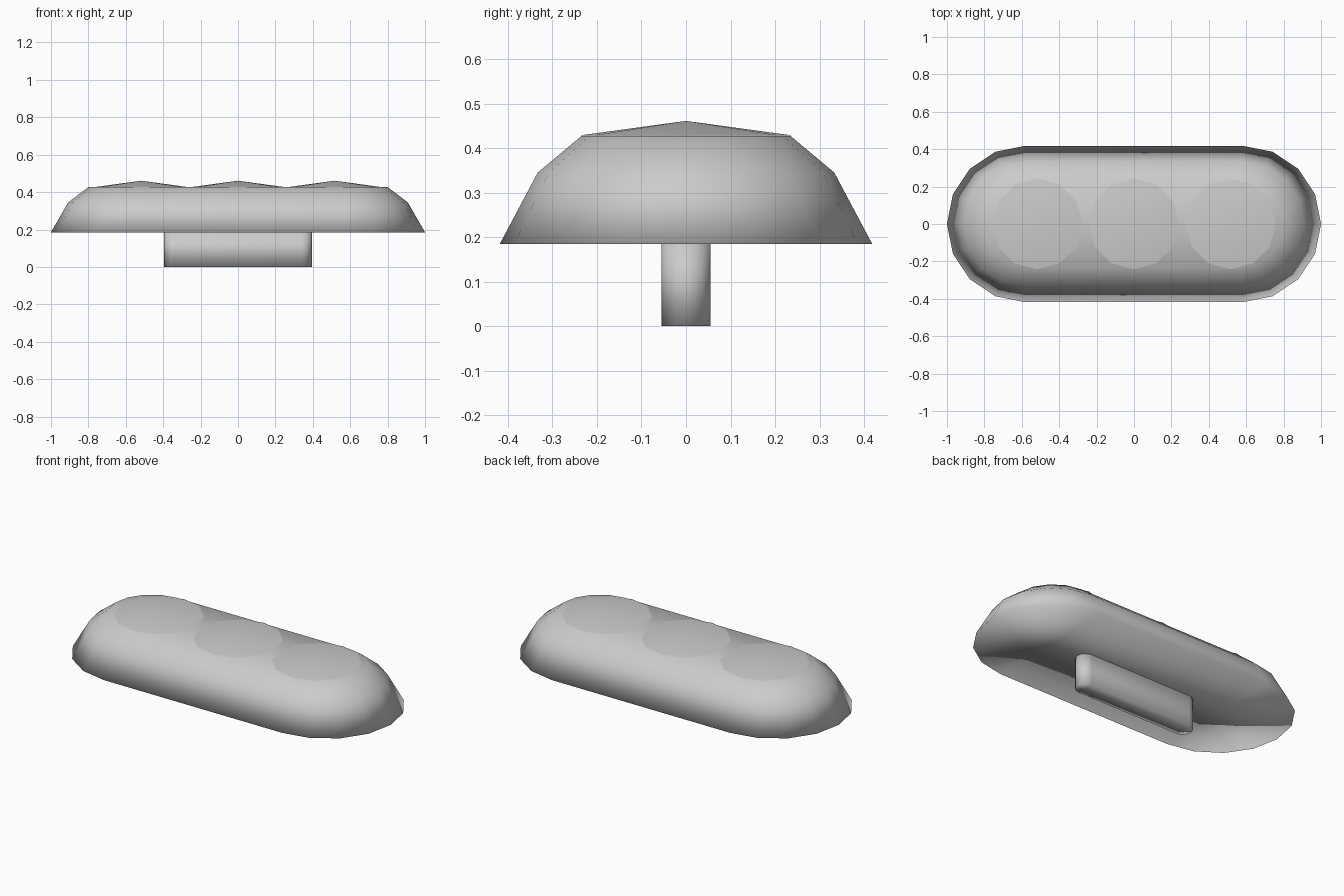
import bpy
import bmesh
from math import sin, cos, pi

cube = bpy.data.objects.get("Cube")
if cube:
    bpy.data.objects.remove(cube, do_unlink=True)

# One plain grey for every part
grey = bpy.data.materials.new("plain_grey")
grey.use_nodes = True
colour = (0.6, 0.6, 0.6, 1)
grey.diffuse_color = colour
grey.node_tree.nodes["Principled BSDF"].inputs["Base Color"].default_value = colour

STEPS = 8  # segments in each half-round end


def finish(name, bm):
    """Turn a bmesh into a fully smooth grey object."""
    for face in bm.faces:
        face.smooth = True
    mesh = bpy.data.meshes.new(name)
    bm.to_mesh(mesh)
    bm.free()
    mesh.materials.append(grey)
    obj = bpy.data.objects.new(name, mesh)
    bpy.context.collection.objects.link(obj)
    return obj


def cap(bm, ring):
    """Close a round-ended ring with strips running front to back."""
    half = STEPS + 1
    for end in (ring[:half], ring[half:]):
        for k in range(STEPS // 2):
            corners = [end[k], end[k + 1], end[STEPS - k - 1], end[STEPS - k]]
            bm.faces.new(list(dict.fromkeys(corners)))
    bm.faces.new((ring[0], ring[STEPS], ring[half], ring[-1]))


def loft(name, levels):
    """Loft round-ended outlines given as (end centre x, radius, z)."""
    bm = bmesh.new()
    rings = []
    for centre, radius, z in levels:
        ring = []
        for side, start in ((1, -pi / 2), (-1, pi / 2)):
            for k in range(STEPS + 1):
                a = start + pi * k / STEPS
                ring.append(bm.verts.new((side * centre + radius * cos(a), radius * sin(a), z)))
        rings.append(ring)
    for low, high in zip(rings, rings[1:]):
        for k in range(len(low)):
            n = (k + 1) % len(low)
            bm.faces.new((low[k], low[n], high[n], high[k]))
    cap(bm, rings[0])
    cap(bm, rings[-1])
    bmesh.ops.recalc_face_normals(bm, faces=bm.faces[:])
    return finish(name, bm)


# Domed body and the narrow stem under it
loft("body", [(0.582, 0.418, 0.185), (0.575, 0.333, 0.345), (0.565, 0.235, 0.427)])
loft("stem", [(0.34, 0.055, 0), (0.34, 0.055, 0.185)])

# Three shallow pointed buttons on the top
for label, x in (("right", -0.517), ("middle", 0), ("left", 0.517)):
    bm = bmesh.new()
    bmesh.ops.create_cone(bm, cap_ends=False, segments=12, radius1=0.242, radius2=0, depth=0.033)
    bmesh.ops.remove_doubles(bm, verts=bm.verts[:], dist=0.001)
    bmesh.ops.recalc_face_normals(bm, faces=bm.faces[:])
    button = finish(label + "_button", bm)
    button.location = (x, 0, 0.4445)
